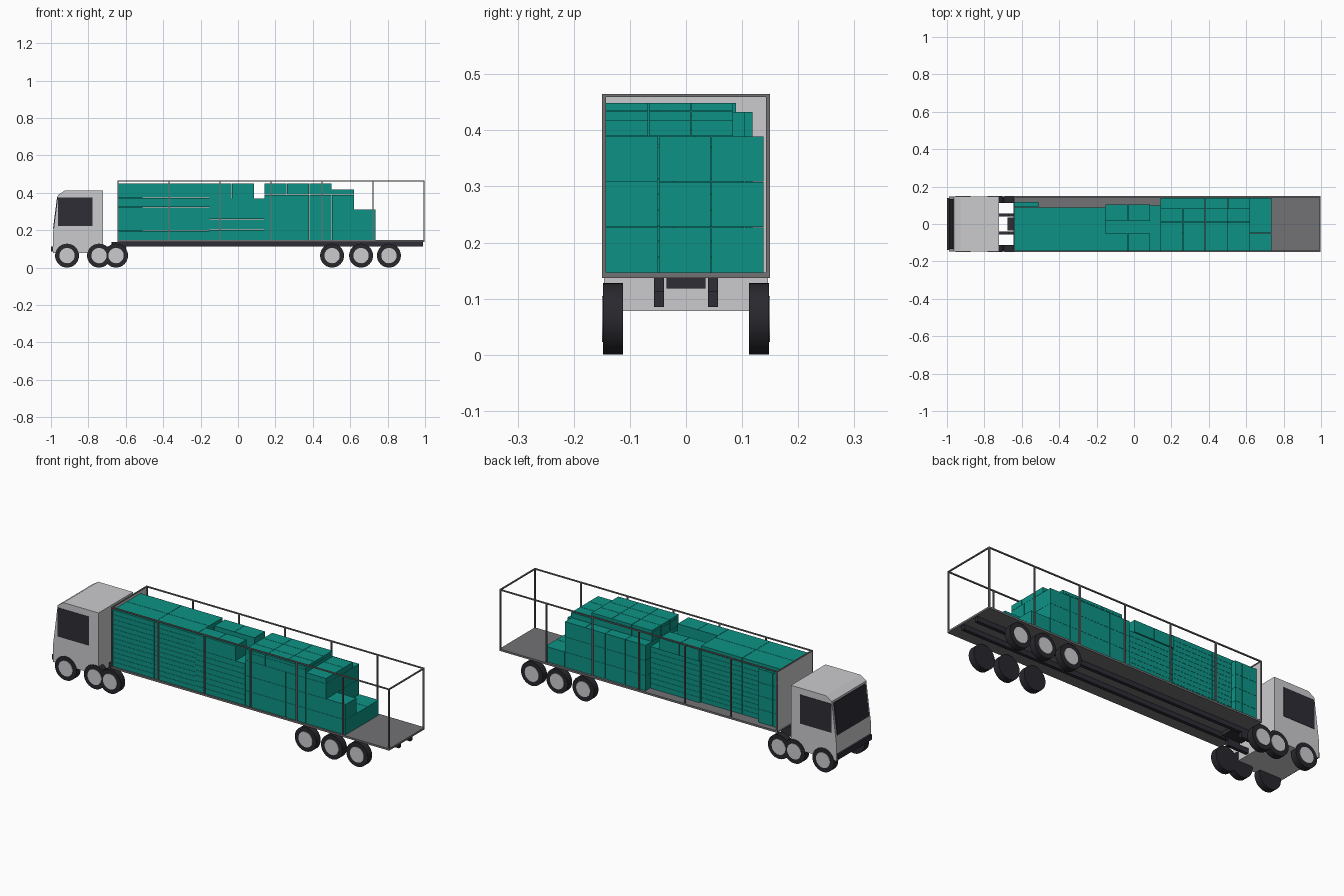
import bpy, bmesh, math
from mathutils import Matrix

if "Cube" in bpy.data.objects:
    bpy.data.objects.remove(bpy.data.objects["Cube"])


def mat(name, r, g, b):
    m = bpy.data.materials.new(name)
    m.diffuse_color = (r, g, b, 1)
    m.use_nodes = True
    m.node_tree.nodes["Principled BSDF"].inputs["Base Color"].default_value = m.diffuse_color
    return m


CARGO = mat("teal_cargo", 0.004, 0.29, 0.235)
BODY = mat("light_grey", 0.60, 0.60, 0.62)
FRAME = mat("mid_grey", 0.17, 0.17, 0.18)
DARK = mat("dark_slate", 0.026, 0.026, 0.036)
TYRE = mat("tyre_black", 0.021, 0.021, 0.027)


def make(name, bm, material):
    bmesh.ops.recalc_face_normals(bm, faces=bm.faces[:])
    me = bpy.data.meshes.new(name)
    bm.to_mesh(me)
    bm.free()
    me.materials.append(material)
    ob = bpy.data.objects.new(name, me)
    bpy.context.collection.objects.link(ob)
    return ob


def add_box(bm, x0, x1, y0, y1, z0, z1):
    m = Matrix.Translation(((x0 + x1) / 2, (y0 + y1) / 2, (z0 + z1) / 2))
    m = m @ Matrix.Diagonal((x1 - x0, y1 - y0, z1 - z0, 1))
    bmesh.ops.create_cube(bm, size=1, matrix=m)


def boxes(name, material, *dims):
    bm = bmesh.new()
    for d in dims:
        add_box(bm, *d)
    return make(name, bm, material)


def prism(name, material, pts, y0, y1):
    """Extrude an x-z profile along y."""
    bm = bmesh.new()
    f = bm.faces.new([bm.verts.new((x, y0, z)) for x, z in pts])
    r = bmesh.ops.extrude_face_region(bm, geom=[f])
    for v in r["geom"]:
        if isinstance(v, bmesh.types.BMVert):
            v.co.y = y1
    return make(name, bm, material)


def stack(name, x0, x1, y0, y1, z0, z1, nx, ny, nz, gap=0.0008):
    """A block of cartons divided into nx * ny * nz with fine gaps."""
    bm = bmesh.new()
    dx, dy, dz = (x1 - x0) / nx, (y1 - y0) / ny, (z1 - z0) / nz
    for i in range(nx):
        for j in range(ny):
            for k in range(nz):
                x, y, z = x0 + i * dx, y0 + j * dy, z0 + k * dz
                add_box(bm, x + gap, x + dx - gap, y + gap, y + dy - gap,
                        z, z + dz - gap)
    return make(name, bm, CARGO)


def wheel(name, x, s):
    for part, r, ya, yb, m in (("tyre", 0.064, 0.112, 0.148, TYRE),
                               ("rim", 0.041, 0.140, 0.150, BODY)):
        bm = bmesh.new()
        t = Matrix.Translation((x, s * (ya + yb) / 2, 0.064))
        bmesh.ops.create_cone(bm, cap_ends=True, segments=32, radius1=r, radius2=r,
                              depth=yb - ya, matrix=t @ Matrix.Rotation(math.pi / 2, 4, 'X'))
        ob = make(f"{name}_{part}", bm, m)
        for p in ob.data.polygons:
            p.use_smooth = len(p.vertices) == 4
        ob.data.set_sharp_from_angle(angle=math.radians(40))


# Wheels on both sides
for i, x in enumerate((-0.914, -0.743, -0.652, 0.503, 0.658, 0.807)):
    for s, side in ((-1, "right"), (1, "left")):
        wheel(f"wheel_{i + 1}_{side}", x, s)

# Cab with windscreen, side windows and bumper
prism("cab", BODY, [(-0.99, 0.078), (-0.99, 0.176), (-0.963, 0.388), (-0.928, 0.411),
                    (-0.722, 0.411), (-0.722, 0.078)], -0.146, 0.146)


def front_x(z):
    return -0.99 + (z - 0.176) * 0.027 / 0.212


zs = (0.21, 0.378)
prism("windscreen", DARK, [(front_x(zs[0]) - 0.003, zs[0]), (front_x(zs[1]) - 0.003, zs[1]),
                           (front_x(zs[1]) + 0.002, zs[1]), (front_x(zs[0]) + 0.002, zs[0])],
      -0.134, 0.134)
for s, side in ((-1, "right"), (1, "left")):
    boxes(f"side_window_{side}", DARK,
          (-0.962, -0.778, *sorted((s * 0.144, s * 0.148)), 0.222, 0.376))
boxes("bumper", DARK, (-1.0, -0.972, -0.14, 0.14, 0.086, 0.114))

# Tractor rails, coupling plate and trailer rails
RAILS = [(-0.057, -0.039), (0.039, 0.057)]
boxes("tractor_rails", DARK, *[(-0.96, -0.60, a, b, 0.085, 0.112) for a, b in RAILS])
boxes("coupling_plate", DARK, (-0.675, -0.56, -0.035, 0.035, 0.118, 0.137))
boxes("trailer_rails", DARK, *[(-0.67, 0.99, a, b, 0.112, 0.137) for a, b in RAILS])

# Trailer floor, front wall and open frame
XF, XB, T = -0.645, 0.998, 0.007
boxes("trailer_floor", FRAME, (XF, XB, -0.15, 0.15, 0.137, 0.147))
boxes("front_wall", BODY, (XF, XF + 0.005, -0.148, 0.148, 0.147, 0.462))
bars = []
for y in (-0.15, 0.15 - T):
    bars.append((XF, XB, y, y + T, 0.465 - 0.006, 0.465))
    for i in range(7):
        x = XF + i * (XB - XF - T) / 6
        bars.append((x, x + T, y, y + T, 0.147, 0.459))
for x in (XF, XB - T):
    bars.append((x, x + T, -0.143, 0.143, 0.459, 0.465))
boxes("trailer_frame", FRAME, *bars)

# Cargo, from the front of the trailer to the back
Y0, Z0 = -0.143, 0.147
stack("flat_cartons_front", -0.639, -0.152, Y0, 0.090, Z0, 0.449, 2, 2, 12)
stack("narrow_cartons_front", -0.639, -0.510, 0.090, 0.119, Z0, 0.433, 3, 2, 4)
stack("flat_cartons_middle", -0.152, 0.142, Y0, 0.100, Z0, 0.370, 1, 2, 8)
stack("upper_cartons_middle_right", -0.152, 0.086, Y0, -0.050, 0.370, 0.449, 2, 1, 1)
stack("upper_cartons_middle_left", -0.152, 0.086, 0.016, 0.106, 0.370, 0.433, 2, 1, 1)
stack("large_cartons_rear", 0.142, 0.620, Y0, 0.139, Z0, 0.390, 4, 3, 3)
stack("top_cartons_rear", 0.142, 0.500, Y0, 0.085, 0.390, 0.434, 3, 3, 1)
stack("top_sheets_rear", 0.142, 0.500, Y0, 0.085, 0.434, 0.449, 3, 3, 1)
stack("top_cartons_last", 0.500, 0.620, Y0, 0.085, 0.390, 0.419, 1, 3, 1)
stack("end_cartons_low", 0.620, 0.735, Y0, 0.139, Z0, 0.228, 1, 3, 1)
stack("end_carton_high", 0.620, 0.735, Y0, -0.049, 0.228, 0.310, 1, 1, 1)
